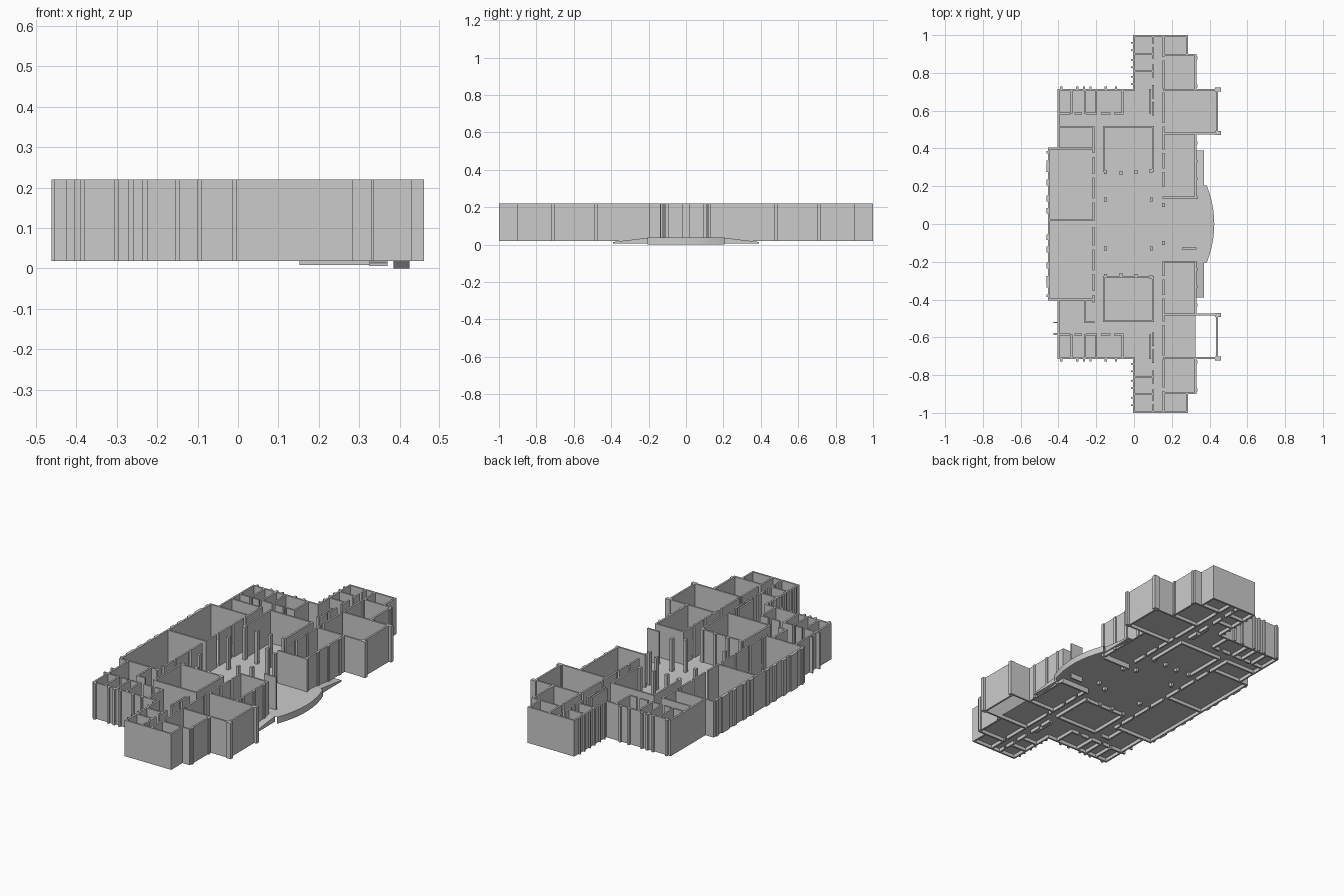
import bpy, bmesh, math

if "Cube" in bpy.data.objects:
    bpy.data.objects.remove(bpy.data.objects["Cube"])

BASE, TOP, FLOOR, T = 0.018, 0.22, 0.037, 0.01


def make_object(name, bm):
    me = bpy.data.meshes.new(name)
    bm.to_mesh(me)
    bm.free()
    ob = bpy.data.objects.new(name, me)
    bpy.context.collection.objects.link(ob)
    return ob


def box(bm, x0, y0, x1, y1, z0=BASE, z1=TOP):
    res = bmesh.ops.create_cube(bm, size=1)
    for v in res['verts']:
        v.co.x = (x0 + x1) / 2 + v.co.x * (x1 - x0)
        v.co.y = (y0 + y1) / 2 + v.co.y * (y1 - y0)
        v.co.z = (z0 + z1) / 2 + v.co.z * (z1 - z0)


def wall(bm, x0, y0, x1, y1, z0=BASE):
    h = T / 2
    box(bm, min(x0, x1) - h, min(y0, y1) - h, max(x0, x1) + h, max(y0, y1) + h, z0)


def dashed(bm, axis, c, spans):
    # wall line along one axis, broken by doorways
    for a, b in spans:
        if axis == 'x':
            wall(bm, a, c, b, c)
        else:
            wall(bm, c, a, c, b)


# Outer walls, mirrored front to back
bm = bmesh.new()
outline = [(0, 1), (.28, 1), (.28, .895), (.325, .895), (.325, .71), (.44, .71), (.44, .48), (.325, .48)]
west = [(0, 1), (0, .71), (-.4, .71), (-.4, .4), (-.45, .4), (-.45, 0)]
for s in (1, -1):
    for path in (outline, west):
        for (ax, ay), (bx, by) in zip(path, path[1:]):
            h = T / 2
            ay2, by2 = ay - (h if ay == 1 else 0), by - (h if by == 1 else 0)
            wall(bm, ax, s * ay2, bx, s * by2)
wall(bm, .325, .14, .325, .48)
wall(bm, .325, -.2, .325, -.48)
make_object("outer_walls", bm)

# Inner room walls shared by both halves
bm = bmesh.new()
for s in (1, -1):
    for seg in [(.16, .71, .325, .71), (.16, .48, .325, .48),
                (-.16, .515, .1, .515), (-.16, .28, -.16, .515), (.1, .28, .1, .515),
                (0, .9, .1, .9), (0, .81, .1, .81), (-.45, .4, -.215, .4),
                (.16, .895, .28, .895)]:
        x0, y0, x1, y1 = seg
        wall(bm, x0, s * y0, x1, s * y1)
    # long corridor, with door gaps
    dashed(bm, 'y', .1, [(s * a, s * b) for a, b in
                         [(.58, .64), (.67, .73), (.78, .84), (.88, .93), (.96, .99)]])
    dashed(bm, 'y', .157, [(s * a, s * b) for a, b in
                           [(.2, .27), (.3, .37), (.4, .51), (.54, .69), (.72, .86), (.89, .99)]])
    # small rooms along the end wall
    dashed(bm, 'x', s * .585, [(-.4, -.34), (-.31, -.28), (-.25, -.2), (-.17, -.13), (-.1, -.06)])
    for x, y in [(-.33, .59), (-.26, .59), (-.2, .59), (-.06, .59)]:
        wall(bm, x, s * y, x, s * .71)
    wall(bm, .085, s * .59, .085, s * .71)
    dashed(bm, 'y', -.215, [(s * a, s * b) for a, b in
                            [(.02, .11), (.14, .24), (.27, .35), (.38, .41)]])
make_object("inner_walls", bm)

# Walls that differ between the halves
bm = bmesh.new()
wall(bm, -.45, .02, -.215, .02)
wall(bm, -.4, .515, -.215, .515)
wall(bm, -.215, .4, -.215, .515)
wall(bm, -.26, -.4, -.26, -.52)
wall(bm, -.26, -.52, -.215, -.52)
wall(bm, -.16, -.28, .1, -.28)
wall(bm, .157, .14, .325, .14, .008)
wall(bm, .157, -.2, .325, -.2, .008)
wall(bm, .26, -.13, .325, -.13, .008)
make_object("split_walls", bm)

# Hall columns
bm = bmesh.new()
for s in (1, -1):
    for x, y in [(-.15, .13), (.093, .13), (-.15, .275), (-.07, .27), (.01, .275), (.09, .28), (.157, .1)]:
        box(bm, x - .008, s * y - .01, x + .008, s * y + .01)
make_object("hall_columns", bm)

# Facade piers
bm = bmesh.new()
for s in (1, -1):
    for y, w in [(.38, .015), (.305, .06), (.22, .03), (.135, .03), (.07, .03)]:
        box(bm, -.462, s * y - w / 2, -.447, s * y + w / 2)
    for x in (-.385, -.3, -.265, -.23, -.15, -.095):
        y0, y1 = sorted((s * .71, s * .728))
        box(bm, x - .006, y0, x + .006, y1)
    for y in (.74, .78, .83, .87, .92, .96):
        box(bm, -.015, s * y - .004, .002, s * y + .004)
    for y in (.712, .482):
        box(bm, .43, s * y - .01, .46, s * y + .01)
    for y in (.14, .24, .33, .43, .73, .88):
        if s < 0 and y < .2:
            continue
        box(bm, .322, s * y - .008, .336, s * y + .008)
box(bm, -.425, -.588, -.4, -.578)
box(bm, -.425, -.525, -.4, -.518)
make_object("facade_piers", bm)

# Floor sheet made of rectangular bays; one corner room is left open
bm = bmesh.new()
for x0, y0, x1, y1 in [(0, .895, .28, 1), (0, .71, .325, .895), (-.4, .4, .325, .71),
                       (-.45, -.4, .325, .4), (-.4, -.71, .325, -.4), (0, -.895, .325, -.71),
                       (0, -1, .28, -.895), (.325, .48, .44, .71)]:
    bm.faces.new([bm.verts.new((x, y, FLOOR)) for x, y in
                  [(x0, y0), (x1, y0), (x1, y1), (x0, y1)]])
make_object("floor", bm)

# Curved entrance porch: a top sheet with a skirt round the arc
bm = bmesh.new()
N = 16
arc = []
for i in range(N + 1):
    y = -.205 + .41 * i / N
    arc.append((.425 - .04 * (y / .205) ** 2, y))
up = [bm.verts.new((x, y, FLOOR)) for x, y in arc]
lo = [bm.verts.new((x, y, 0)) for x, y in arc]
for i in range(N):
    bm.faces.new((lo[i], lo[i + 1], up[i + 1], up[i]))
bm.faces.new([bm.verts.new((.325, -.205, FLOOR))] + up + [bm.verts.new((.325, .205, FLOOR))])
make_object("porch", bm)

# Side ramps sloping down from the porch
bm = bmesh.new()
for s in (1, -1):
    a = [bm.verts.new((x, s * y, z)) for x in (.325, .37)
         for y, z in [(.2, FLOOR), (.39, .014), (.39, .006), (.2, .006)]]
    bm.faces.new((a[0], a[4], a[5], a[1]))
    bm.faces.new((a[4], a[7], a[6], a[5]))
    bm.faces.new((a[1], a[5], a[6], a[2]))
bmesh.ops.recalc_face_normals(bm, faces=bm.faces)
make_object("side_ramps", bm)
